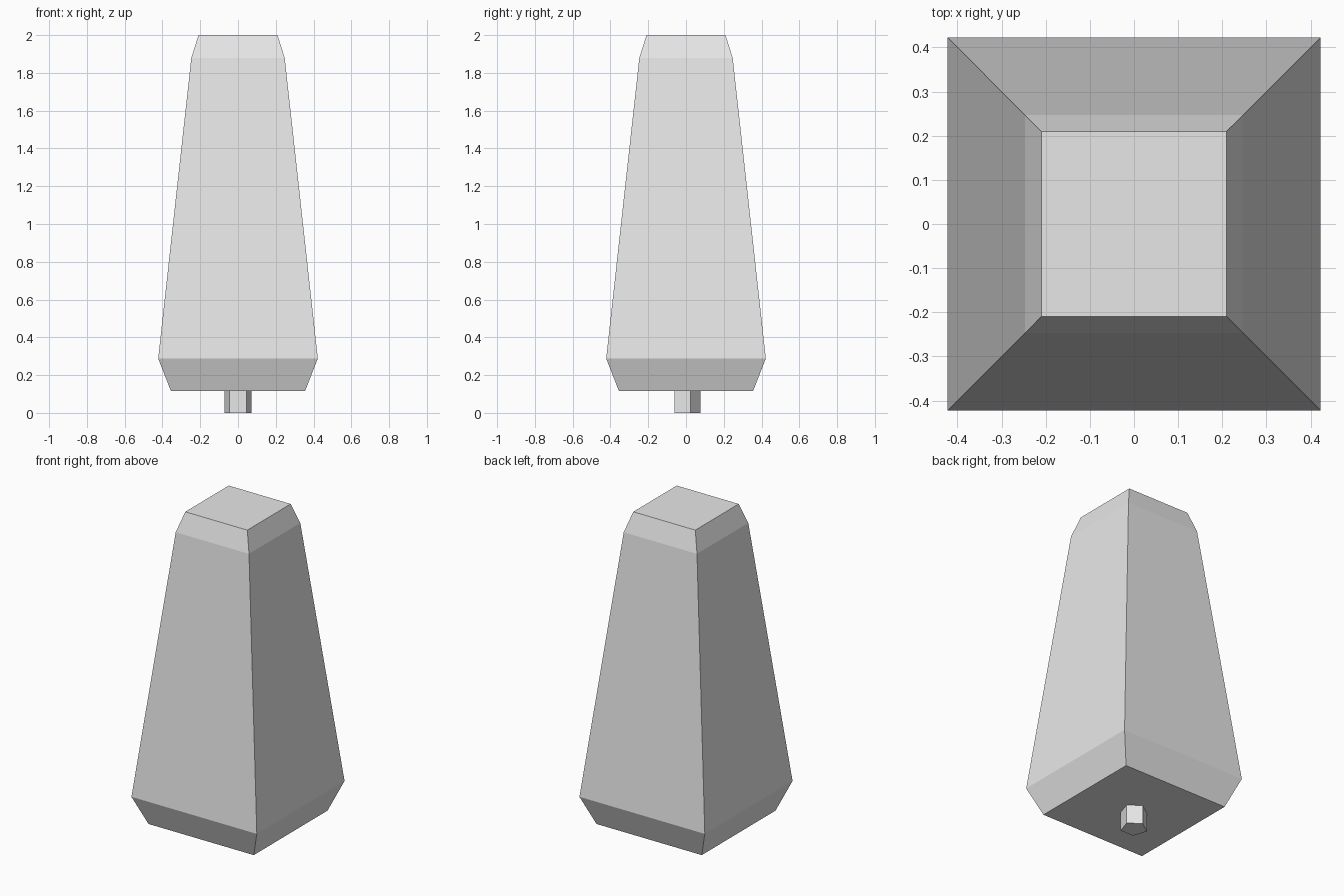
import bpy
import bmesh
from math import cos, sin, pi

cube = bpy.data.objects.get("Cube")
if cube:
    bpy.data.objects.remove(cube, do_unlink=True)

grey = bpy.data.materials.new("light grey")
grey.use_nodes = True
colour = (0.8, 0.8, 0.8, 1)
grey.diffuse_color = colour
grey.node_tree.nodes["Principled BSDF"].inputs["Base Color"].default_value = colour


def stacked_prism(name, sides, start_angle, levels):
    """Join regular polygon rings, given as (radius, height), with capped ends."""
    bm = bmesh.new()
    angles = [start_angle + 2 * pi * i / sides for i in range(sides)]
    rings = [[bm.verts.new((r * cos(a), r * sin(a), z)) for a in angles]
             for r, z in levels]
    for low, high in zip(rings, rings[1:]):
        for i in range(sides):
            j = (i + 1) % sides
            bm.faces.new((low[i], low[j], high[j], high[i]))
    bm.faces.new(rings[0][::-1])
    bm.faces.new(rings[-1])
    mesh = bpy.data.meshes.new(name)
    bm.to_mesh(mesh)
    bm.free()
    mesh.materials.append(grey)
    obj = bpy.data.objects.new(name, mesh)
    bpy.context.collection.objects.link(obj)
    return obj


# Tapered square body: half width and height at each level
profile = [(0.355, 0.115), (0.4225, 0.288), (0.247, 1.88), (0.209, 2.0)]
stacked_prism("tapered_body", 4, pi / 4, [(w * 2 ** 0.5, z) for w, z in profile])

# Five-sided peg under the body, with its point to the back
stacked_prism("bottom_peg", 5, pi / 2, [(0.076, 0), (0.076, 0.115)])
